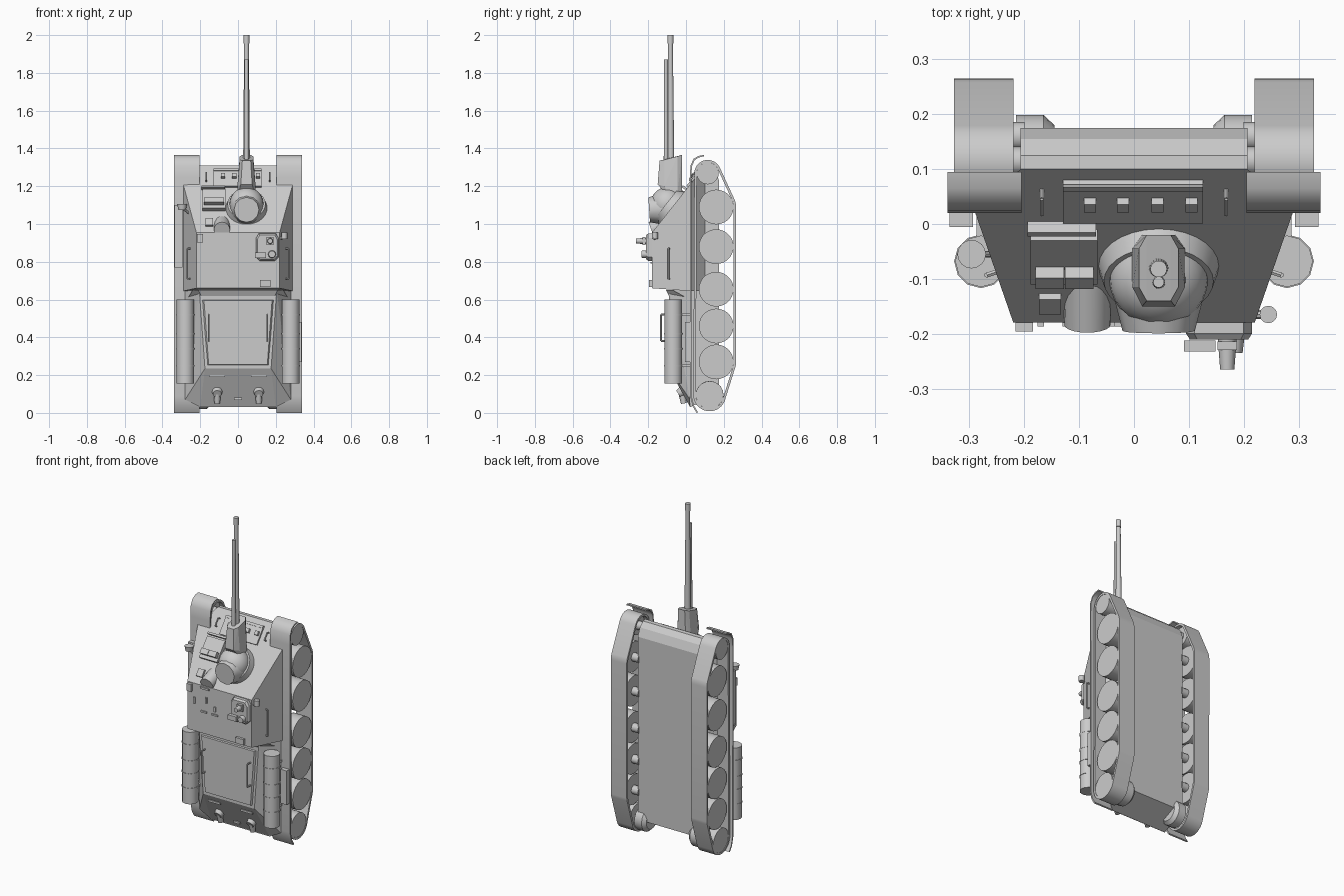
import bpy, bmesh, math
from mathutils import Vector, Matrix


def finish(name, bm, smooth=False):
    bmesh.ops.recalc_face_normals(bm, faces=bm.faces)
    me = bpy.data.meshes.new(name)
    bm.to_mesh(me)
    bm.free()
    ob = bpy.data.objects.new(name, me)
    bpy.context.collection.objects.link(ob)
    if smooth:
        bpy.ops.object.select_all(action='DESELECT')
        ob.select_set(True)
        bpy.context.view_layer.objects.active = ob
        bpy.ops.object.shade_smooth_by_angle(angle=math.radians(40))
    return ob


def hull(name, pts):
    """Convex solid around the points."""
    bm = bmesh.new()
    for p in pts:
        bm.verts.new(p)
    bmesh.ops.convex_hull(bm, input=bm.verts[:])
    bmesh.ops.dissolve_limit(bm, angle_limit=0.01, verts=bm.verts[:], edges=bm.edges[:])
    return finish(name, bm)


def sym(pts):
    return [(s * x, y, z) for s in (-1, 1) for x, y, z in pts]


def prism(name, prof, x0, x1, smooth=False):
    """Extrude a (y, z) outline along x."""
    bm = bmesh.new()
    f = bm.faces.new([bm.verts.new((x0, y, z)) for y, z in prof])
    ext = bmesh.ops.extrude_face_region(bm, geom=[f])['geom']
    vs = [v for v in ext if isinstance(v, bmesh.types.BMVert)]
    bmesh.ops.translate(bm, verts=vs, vec=(x1 - x0, 0, 0))
    return finish(name, bm, smooth)


def box(name, c, size, rx=0.0):
    bm = bmesh.new()
    m = Matrix.Translation(c) @ Matrix.Rotation(rx, 4, 'X') @ Matrix.Diagonal((*size, 1))
    bmesh.ops.create_cube(bm, size=1, matrix=m)
    return finish(name, bm)


def cyl(name, p0, p1, r0, r1=None, n=20):
    """Cylinder or cone between two points."""
    p0, p1 = Vector(p0), Vector(p1)
    d = p1 - p0
    m = Matrix.Translation((p0 + p1) / 2) @ d.to_track_quat('Z', 'Y').to_matrix().to_4x4()
    bm = bmesh.new()
    bmesh.ops.create_cone(bm, cap_ends=True, segments=n, radius1=r0,
                          radius2=r0 if r1 is None else r1, depth=d.length, matrix=m)
    return finish(name, bm, True)


def ball(name, c, r, n=20):
    bm = bmesh.new()
    m = Matrix.Translation(c) @ Matrix.Diagonal((*r, 1))
    bmesh.ops.create_uvsphere(bm, u_segments=n, v_segments=n // 2, radius=1, matrix=m)
    return finish(name, bm, True)


def rail(name, a, b, out, r=0.005):
    """Grab handle: bar with two feet."""
    a, b, out = Vector(a), Vector(b), Vector(out)
    cyl(name, a + out, b + out, r, n=6)
    for p in (a, b):
        cyl(name + "_foot", p, p + out, r, n=6)


# Front plate helpers: y on the sloped plate at height z, and its tilt
TILT = -math.atan2(1, 1.27)


def plate_y(z):
    return 0.1 - (1.31 - z) / 1.27


def on_plate(name, x, z, w, h, t):
    return box(name, (x, plate_y(z) - t * 0.3, z + t * 0.2), (w, t, h), TILT)


# Lower hull, casemate, engine deck
prism("lower_hull", [(0.1, 1.31), (0.125, 1.308), (0.155, 1.28), (0.175, 1.23), (0.175, 0.1),
                     (0.02, 0.03), (0.015, 0.6), (0.015, 1.2)], -0.207, 0.207)
hull("casemate", sym([(0.29, 0.022, 1.21), (0.29, 0.022, 0.645), (0.22, -0.18, 0.954),
                      (0.22, -0.18, 0.66), (0.207, 0.1, 1.31), (0.207, 0.1, 0.645)]))
hull("engine_deck", sym([(0.28, 0.022, 0.65), (0.28, 0.022, 0.07), (0.205, -0.09, 0.65),
                         (0.175, -0.09, 0.235), (0.2, 0.022, 0.03)]))
hull("engine_deck_panel", sym([(0.195, -0.08, 0.6), (0.165, -0.08, 0.25), (0.18, -0.1, 0.595),
                               (0.155, -0.1, 0.255)]))
hull("deck_ramp", sym([(0.24, -0.07, 0.65), (0.27, 0.02, 0.6), (0.21, -0.105, 0.65),
                       (0.19, -0.085, 0.61)]))

# Running gear: (y, z, radius) of each wheel
WHEELS = [(0.115, 1.268, 0.058), (0.16, 1.09, 0.092), (0.16, 0.88, 0.092), (0.16, 0.655, 0.092),
          (0.16, 0.46, 0.092), (0.16, 0.27, 0.092), (0.125, 0.095, 0.073)]


def track(name, x0, x1, off=0.013, n=72):
    bm = bmesh.new()
    rings = [[] for _ in range(4)]
    for i in range(n):
        c, s = math.cos(math.tau * i / n), math.sin(math.tau * i / n)
        y, z, r = max(WHEELS, key=lambda w: w[0] * c + w[1] * s + w[2])
        for k, (x, o) in enumerate([(x0, 0), (x1, 0), (x1, off), (x0, off)]):
            rings[k].append(bm.verts.new((x, y + (r + o) * c, z + (r + o) * s)))
    for k in range(4):
        a, b = rings[k], rings[(k + 1) % 4]
        for i in range(n):
            j = (i + 1) % n
            bm.faces.new((a[i], a[j], b[j], b[i]))
    return finish(name, bm, True)


FENDER = [(0.056, 0.0), (0.035, 0.035), (0.022, 0.09), (0.02, 1.25), (0.024, 1.31),
          (0.04, 1.345), (0.065, 1.36), (0.095, 1.366)]
INNER = [(0.064, 0.003), (0.043, 0.037), (0.03, 0.09), (0.028, 1.25), (0.032, 1.307),
         (0.046, 1.338), (0.067, 1.352), (0.095, 1.358)]

for s in (-1, 1):
    track("track", s * 0.22, s * 0.328)
    for y, z, r in WHEELS:
        cyl("wheel", (s * 0.245, y, z), (s * 0.326, y, z), r, n=28)
        cyl("wheel_hub", (s * 0.2, y, z), (s * 0.25, y, z), 0.026, n=12)
    cyl("final_drive", (s * 0.165, 0.125, 0.095), (s * 0.215, 0.125, 0.095), 0.074)
    cyl("final_drive_cap", (s * 0.145, 0.125, 0.095), (s * 0.165, 0.125, 0.095), 0.055, 0.074)
    prism("fender", FENDER + INNER[::-1], s * 0.205, s * 0.34, True)
    # Fuel drums with straps and brackets
    cyl("fuel_drum", (s * 0.279, -0.068, 0.155), (s * 0.279, -0.068, 0.6), 0.047, n=12)
    for z in (0.25, 0.34, 0.42, 0.52):
        cyl("drum_strap", (s * 0.279, -0.068, z - 0.004), (s * 0.279, -0.068, z + 0.004), 0.049, n=12)
    for z in (0.25, 0.52):
        box("drum_bracket", (s * 0.262, -0.01, z), (0.05, 0.07, 0.015))
    # Grab rails on casemate sides and engine deck
    rail("side_rail", (s * 0.25, -0.087, 0.71), (s * 0.25, -0.087, 0.87), (s * 0.018, -0.006, 0))
    rail("deck_rail", (s * 0.155, -0.095, 0.38), (s * 0.155, -0.095, 0.52), (0, -0.037, 0))
    # Rear exhausts, hinges, tow hooks
    cyl("exhaust_flange", (s * 0.11, 0.0, 0.125), (s * 0.11, -0.04, 0.1), 0.034, 0.022)
    cyl("exhaust_pipe", (s * 0.11, -0.025, 0.125), (s * 0.11, -0.012, 0.05), 0.02, 0.015)
    box("rear_hinge", (s * 0.11, -0.071, 0.195), (0.08, 0.012, 0.012))
    rail("front_hook", (s * 0.168, plate_y(1.225), 1.225), (s * 0.168, plate_y(1.262), 1.262),
         (0, -0.016, 0.01), 0.004)
box("rear_latch", (0, -0.005, 0.075), (0.04, 0.02, 0.012))
box("left_side_box", (-0.315, 0.008, 0.935), (0.043, 0.027, 0.33))
box("right_side_box", (0.315, 0.008, 0.375), (0.043, 0.027, 0.21))

# Headlight on the left side
cyl("headlight", (-0.296, -0.055, 1.075), (-0.296, -0.055, 1.105), 0.02, 0.026, 16)
cyl("headlight_arm", (-0.296, -0.055, 1.085), (-0.25, -0.055, 1.05), 0.006, n=8)

# Front plate: spare panel with brackets, driver hatch, small port
on_plate("front_panel", -0.002, 1.24, 0.255, 0.115, 0.012)
box("panel_ledge", (-0.002, 0.068, 1.284), (0.255, 0.012, 0.014), TILT)
for x in (-0.08, -0.02, 0.043, 0.105):
    on_plate("panel_bracket", x, 1.245, 0.022, 0.024, 0.03)
on_plate("driver_hatch", -0.128, 1.12, 0.122, 0.13, 0.03)
for x in (-0.154, -0.1):
    on_plate("hatch_periscope", x, 1.098, 0.052, 0.032, 0.06)
on_plate("hatch_splash_bar", -0.132, 1.185, 0.125, 0.012, 0.03)
on_plate("small_port", -0.153, 1.005, 0.04, 0.045, 0.016)
cyl("sight_dome", (-0.085, -0.184, 0.97), (-0.085, -0.1, 1.0), 0.042, 0.044)

# Gun mount: collar, ball, cap, sleeve
gx = 0.045
N = Vector((0, -0.786, 0.619))
C = Vector((gx, plate_y(1.085), 1.085))
cyl("mount_collar", C - N * 0.02, C + N * 0.035, 0.115, 0.1, 28)
ball("mantlet_ball", (gx, -0.1, 1.105), (0.09, 0.088, 0.09), 28)
cyl("mantlet_cap", (gx, -0.12, 1.08), (gx, -0.195, 1.075), 0.085, 0.066, 12)
hull("mantlet_sleeve", [(gx + s * w, y, z) for s in (-1, 1) for w, y, z in (
    (0.022, -0.14, 1.335), (0.036, -0.115, 1.34), (0.036, -0.045, 1.358), (0.022, -0.02, 1.366),
    (0.03, -0.15, 1.21), (0.048, -0.115, 1.2), (0.048, -0.045, 1.17), (0.03, -0.02, 1.17),
    (0.05, -0.08, 1.13))])
# Main gun with the second tube beneath
cyl("gun_barrel", (gx, -0.08, 1.3), (gx, -0.082, 1.96), 0.018, 0.0125)
cyl("gun_muzzle", (gx, -0.082, 1.955), (gx, -0.082, 2.0), 0.015)
cyl("upper_tube", (gx, -0.106, 1.3), (gx, -0.106, 1.87), 0.012, 0.01, 16)

# Commander cupola and periscopes on the roof
hull("cupola", [(0.155 + dx * k, y, 0.875 + dz * k) for y, k in ((-0.17, 1), (-0.2, 1), (-0.211, 0.88))
                for dx, dz in ((-0.06, -0.05), (-0.06, 0.05), (-0.045, 0.075), (0.045, 0.075),
                               (0.06, 0.05), (0.06, -0.05), (0.04, -0.07), (-0.04, -0.07))])
cyl("cupola_periscope", (0.17, -0.2, 0.91), (0.17, -0.265, 0.91), 0.018, 0.013, 12)
box("periscope_hood", (0.17, -0.222, 0.91), (0.036, 0.016, 0.04))
box("cupola_hatch_block", (0.12, -0.222, 0.835), (0.058, 0.02, 0.03))
cyl("cupola_port", (0.18, -0.2, 0.84), (0.18, -0.235, 0.84), 0.022, 0.018, 12)
cyl("right_lamp", (0.245, -0.165, 0.92), (0.245, -0.165, 0.955), 0.016, n=12)
cyl("lamp_arm", (0.21, -0.165, 0.92), (0.258, -0.165, 0.935), 0.008, n=8)
box("left_periscope", (-0.2, -0.185, 0.925), (0.032, 0.022, 0.045))
box("rear_roof_vent", (0.145, -0.185, 0.685), (0.055, 0.02, 0.035))
for x, z, w, h in ((-0.105, 0.795, 0.04, 0.01), (-0.03, 0.795, 0.04, 0.01), (-0.17, 0.85, 0.012, 0.04),
                   (-0.09, 0.87, 0.012, 0.035), (-0.03, 0.83, 0.012, 0.03), (-0.1, 0.94, 0.06, 0.012)):
    box("roof_hinge", (x, -0.182, z), (w, 0.01, h))
